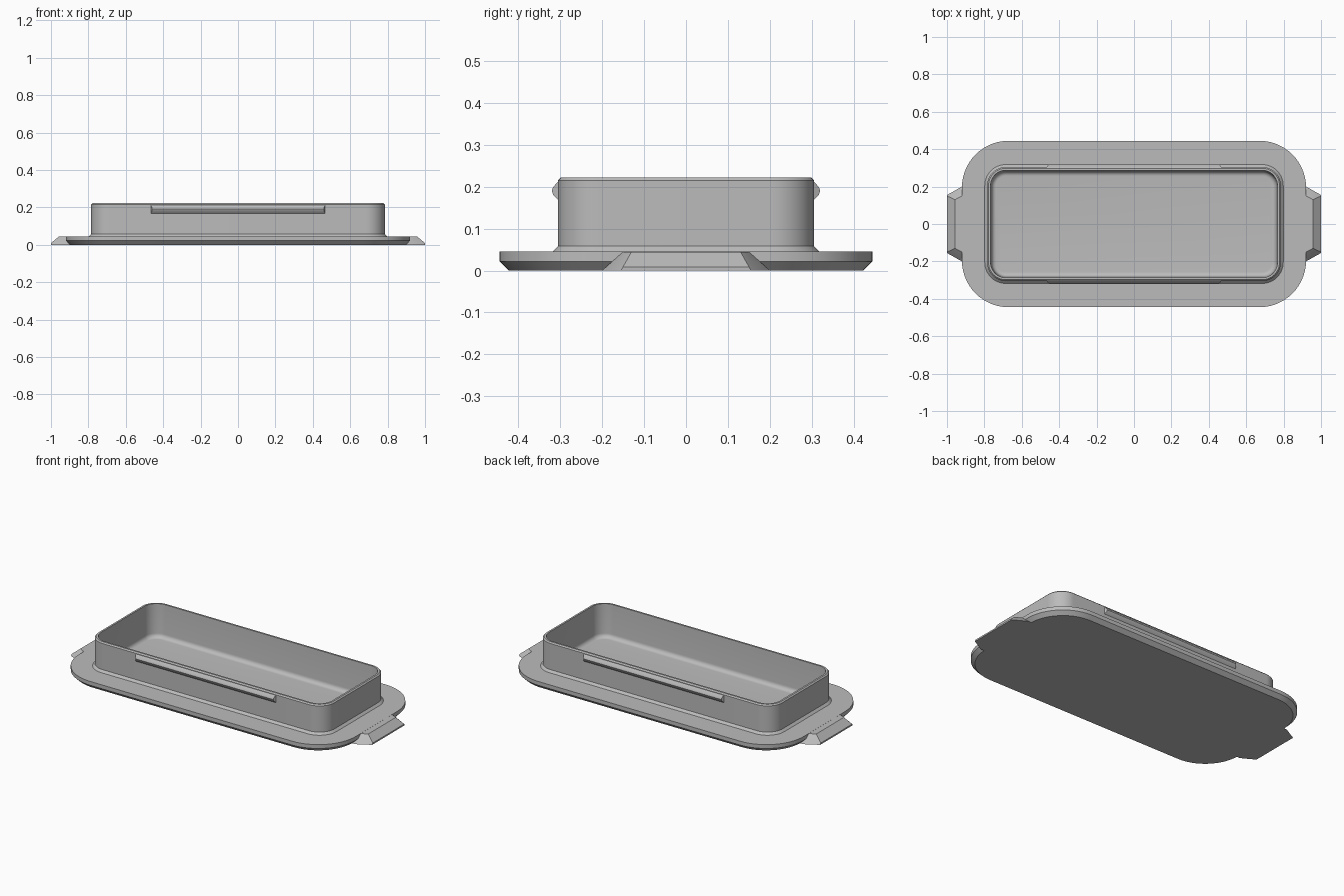
import bpy, bmesh, math

if "Cube" in bpy.data.objects:
    bpy.data.objects.remove(bpy.data.objects["Cube"], do_unlink=True)

grey = bpy.data.materials.new("plain grey")
grey.use_nodes = True
colour = (0.5, 0.5, 0.5, 1)
grey.diffuse_color = colour
grey.node_tree.nodes["Principled BSDF"].inputs["Base Color"].default_value = colour


def rounded_ring(hx, hy, r, z, steps=14):
    """Points of a rounded rectangle, anticlockwise."""
    points = []
    for quarter, (sx, sy) in enumerate([(1, 1), (-1, 1), (-1, -1), (1, -1)]):
        for i in range(steps + 1):
            a = (quarter + i / steps) * math.pi / 2
            points.append((sx * (hx - r) + r * math.cos(a),
                           sy * (hy - r) + r * math.sin(a), z))
    return points


def loft(name, rings):
    """Skin a row of matching rings and close both ends."""
    bm = bmesh.new()
    loops = [[bm.verts.new(p) for p in ring] for ring in rings]
    n = len(loops[0])
    for low, high in zip(loops, loops[1:]):
        for i in range(n):
            j = (i + 1) % n
            bm.faces.new((low[i], low[j], high[j], high[i]))
    bm.faces.new(loops[0][::-1])
    bm.faces.new(loops[-1])
    bmesh.ops.recalc_face_normals(bm, faces=bm.faces)
    mesh = bpy.data.meshes.new(name)
    bm.to_mesh(mesh)
    bm.free()
    mesh.materials.append(grey)
    obj = bpy.data.objects.new(name, mesh)
    bpy.context.collection.objects.link(obj)
    bpy.ops.object.select_all(action='DESELECT')
    obj.select_set(True)
    bpy.context.view_layer.objects.active = obj
    bpy.ops.object.shade_smooth_by_angle(angle=math.radians(30))
    return obj


# Tray: flange, base chamfer, wall, rim and hollow in one skin
WALL_X, WALL_Y, WALL_R = 0.785, 0.305, 0.1
FLOOR, FILLET = 0.022, 0.025
tray = [rounded_ring(0.898, 0.423, 0.23, 0),
        rounded_ring(0.92, 0.445, 0.25, 0.022),
        rounded_ring(0.92, 0.445, 0.25, 0.045)]
for grow, z in [(0.013, 0.045), (0, 0.058), (0, 0.215), (-0.007, 0.222), (-0.018, 0.222)]:
    tray.append(rounded_ring(WALL_X + grow, WALL_Y + grow, WALL_R + grow, z))
for i in range(7):
    a = i / 6 * math.pi / 2
    inset = 0.023 + FILLET * (1 - math.cos(a))
    tray.append(rounded_ring(WALL_X - inset, WALL_Y - inset, WALL_R - inset,
                             FLOOR + FILLET * (1 - math.sin(a))))
loft("tray", tray)

# Grip tabs at both ends, sloped on three sides
for name, s in (("left_grip_tab", 1), ("right_grip_tab", -1)):
    def outline(inner, outer, x, z, root=0.89):
        return [(s * root, -inner, z), (s * 0.92, -inner, z), (s * x, -outer, z),
                (s * x, outer, z), (s * 0.92, inner, z), (s * root, inner, z)]
    loft(name, [outline(0.2, 0.155, 1.0, 0), outline(0.19, 0.15, 1.0, 0.009),
                outline(0.15, 0.13, 0.957, 0.0445)])

# Snap ribs along the long walls, with tapered ends
for name, s in (("front_snap_rib", -1), ("back_snap_rib", 1)):
    profile = [(0.3, 0.168), (0.305, 0.168), (0.317, 0.181), (0.32, 0.19),
               (0.317, 0.199), (0.305, 0.212), (0.3, 0.212)]
    loft(name, [[(side * (0.468 - (y - 0.3) * 0.5), s * y, z) for y, z in profile]
                for side in (-1, 1)])
